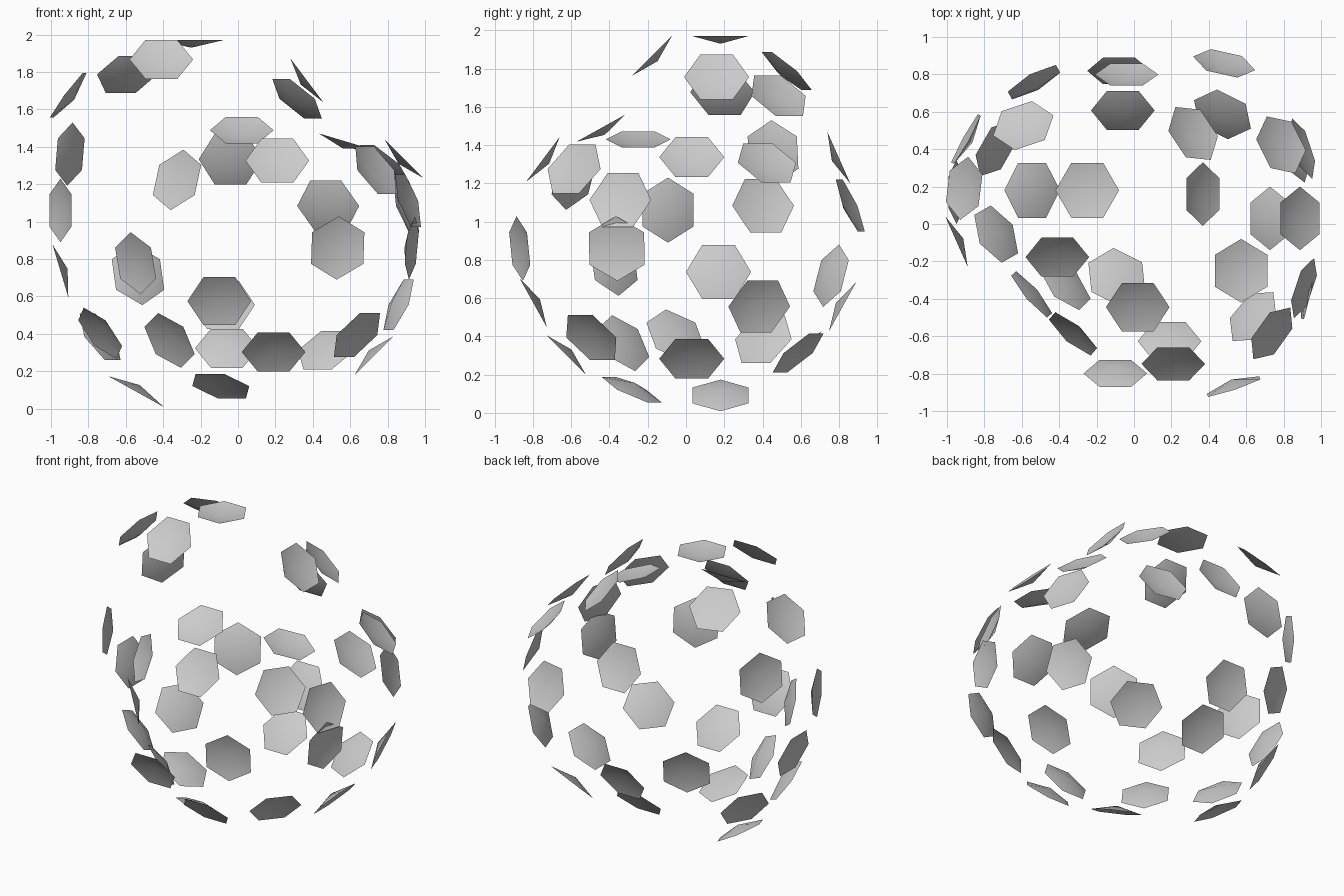
import bpy
import bmesh
from math import radians, cos, sin, tau
from mathutils import Vector

# Remove the default object
cube = bpy.data.objects.get("Cube")
if cube:
    bpy.data.objects.remove(cube, do_unlink=True)

# One plain grey for every tile
grey = bpy.data.materials.new("plain_grey")
grey.use_nodes = True
colour = (0.6, 0.6, 0.6, 1)
grey.diffuse_color = colour
grey.node_tree.nodes["Principled BSDF"].inputs["Base Color"].default_value = colour

RADIUS, RIM, DIP = 0.17, 0.01, 0.03
UPRIGHT = radians(30)      # turns a corner of the tile upward
UP = Vector((0, 0, 1))


def tile(name, centre, facing, turn=0.0):
    """Shallow six-sided dish, its hollow side pointing along facing."""
    normal = Vector(facing).normalized()
    across = UP.cross(normal)
    if across.length < 0.01:
        across = Vector((1, 0, 0))
    across.normalize()
    along = normal.cross(across)
    middle = Vector(centre)
    bm = bmesh.new()
    apex = bm.verts.new(middle - normal * DIP)
    rim = []
    for i in range(6):
        angle = turn + i * tau / 6
        offset = across * cos(angle) + along * sin(angle)
        rim.append(bm.verts.new(middle + normal * RIM + offset * RADIUS))
    for a, b in zip(rim, rim[1:] + rim[:1]):
        bm.faces.new((apex, a, b)).smooth = True
    mesh = bpy.data.meshes.new(name)
    bm.to_mesh(mesh)
    bm.free()
    mesh.materials.append(grey)
    bpy.context.collection.objects.link(bpy.data.objects.new(name, mesh))


# Crown tiles
tile("crown_top", (-.25, .18, 1.96), (0, 0, 1))
tile("crown_front", (-.41, -.17, 1.86), (0, -7, 7))
tile("crown_back", (-.59, .52, 1.78), (-2, 6, 7))
tile("crown_right", (-.9, .19, 1.67), (-8, 1, 6))
tile("crown_left", (.36, .16, 1.75), (8, 0, 6))
tile("crown_left_back", (.31, .48, 1.65), (6, 4, 7))

# Shoulder tiles
tile("shoulder_front", (.02, -.44, 1.48), (0, -5, 9))
tile("shoulder_front_low", (.21, -.74, 1.32), (0, -8, 6))
tile("shoulder_front_right", (-.32, -.58, 1.22), (-6, -7, 3), UPRIGHT)
tile("shoulder_front_left", (.73, -.58, 1.27), (7, -5, 5))
tile("shoulder_left_high", (.57, -.25, 1.42), (3, 0, 10))
tile("shoulder_left", (.88, .03, 1.33), (7, 0, 7))
tile("shoulder_left_back", (.78, .42, 1.3), (6, 3, 7))
tile("shoulder_back", (-.04, .79, 1.33), (0, 9, 4))
tile("shoulder_right_back", (-.89, .45, 1.36), (-9, 5, 1), UPRIGHT)

# Waist tiles
tile("waist_right", (-.94, -.09, 1.06), (-9, -4, 0), UPRIGHT)
tile("waist_right_low", (-.94, .17, .74), (-10, 0, -3))
tile("waist_right_front", (-.54, -.37, .78), (-7, -6, -2), UPRIGHT)
tile("waist_front", (-.1, -.79, .58), (0, -9, -5))
tile("waist_front_left", (.53, -.86, .86), (3, -9, -1), UPRIGHT)
tile("waist_left_front", (.9, -.34, 1.11), (9, -3, 3))
tile("waist_left_low", (.92, -.36, .86), (10, -2, -1), UPRIGHT)
tile("waist_left_back", (.89, .4, 1.08), (9, 3, 3))
tile("waist_back_left", (.48, .85, 1.08), (2, 9, 4))
tile("waist_back_right", (-.53, .75, .72), (-5, 9, -3), UPRIGHT)
tile("waist_back", (-.08, .81, .56), (0, 9, -5))

# Lower tiles
tile("lower_right", (-.73, -.05, .41), (-7, -4, -6), UPRIGHT)
tile("lower_right_back", (-.73, .4, .39), (-7, 4, -5))
tile("lower_right_front", (-.36, -.32, .37), (-6, -6, -5), UPRIGHT)
tile("lower_front", (.19, -.62, .31), (0, -7, -7))
tile("lower_front_left", (.63, -.49, .4), (6, -5, -6))
tile("lower_left", (.72, .03, .29), (7, 0, -7))
tile("lower_left_back", (.85, .38, .56), (9, 3, -4))
tile("lower_back_left", (.47, .58, .32), (3, 6, -7))
tile("lower_back", (-.06, .6, .33), (0, 7, -7))

# Base tiles
tile("base_front", (-.09, -.28, .13), (-2, -4, -9))
tile("base_right", (-.54, .18, .1), (-5, 0, -9), UPRIGHT)
